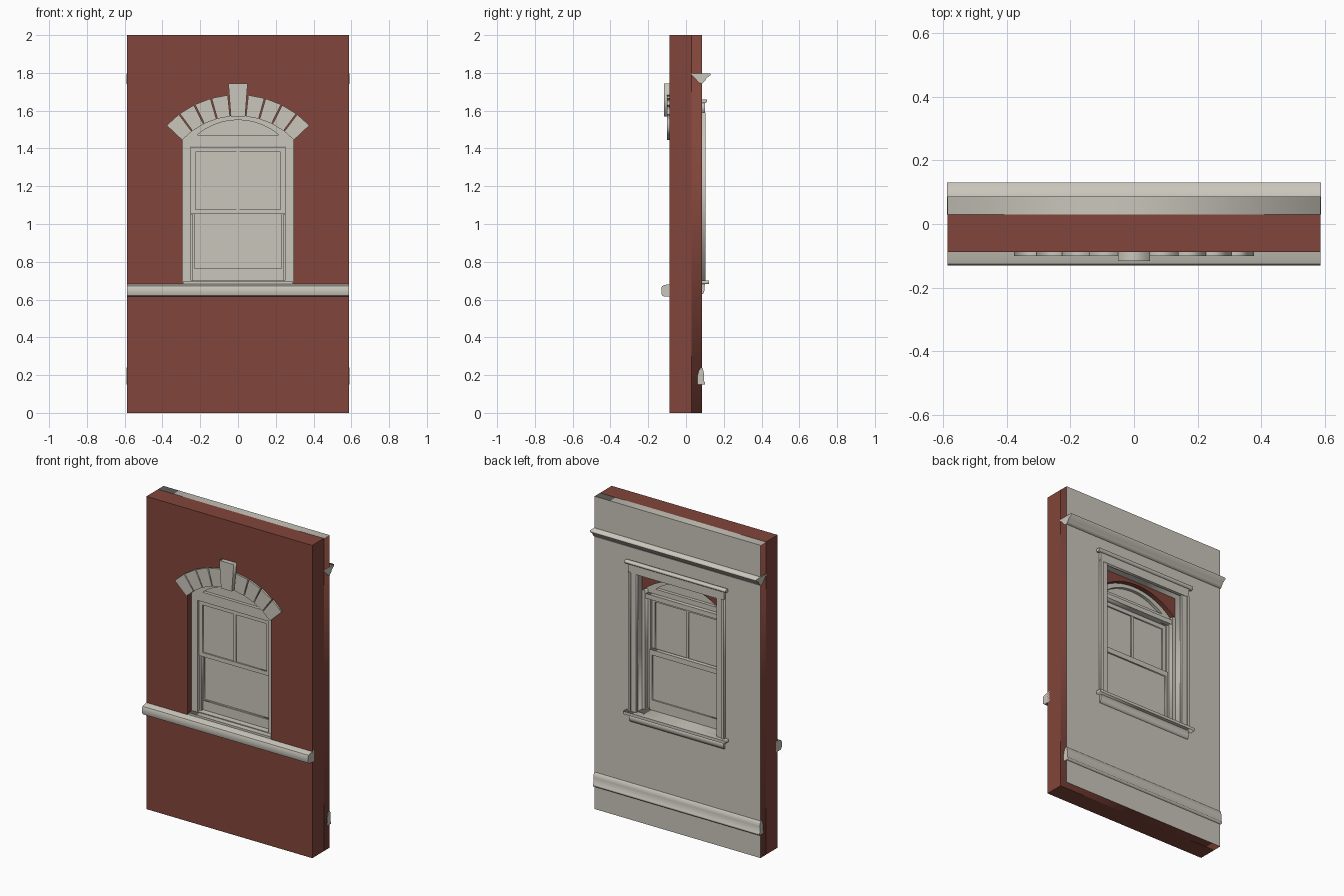
import bpy, bmesh, math
from mathutils import Matrix

if "Cube" in bpy.data.objects:
    bpy.data.objects.remove(bpy.data.objects["Cube"], do_unlink=True)


def material(name, rgb):
    m = bpy.data.materials.new(name)
    m.use_nodes = True
    m.diffuse_color = (*rgb, 1)
    m.node_tree.nodes["Principled BSDF"].inputs["Base Color"].default_value = (*rgb, 1)
    return m


BRICK = material("brick_red", (0.22, 0.06, 0.043))
STONE = material("warm_grey", (0.59, 0.565, 0.5))

# Outline (u, v) and extrusion w: FACING maps to (u, w, v), ALONG to (w, u, v)
FACING = Matrix(((1, 0, 0), (0, 0, -1), (0, 1, 0))).to_4x4()
ALONG = Matrix(((0, 0, 1), (1, 0, 0), (0, 1, 0))).to_4x4()


def prism(name, loops, a, b, mat, frame=FACING):
    """Extrude an outline from a to b; further loops are holes."""
    if frame is FACING:
        a, b = -b, -a
    cu = bpy.data.curves.new(name, "CURVE")
    cu.dimensions = "2D"
    cu.fill_mode = "BOTH"
    cu.extrude = (b - a) / 2
    for loop in loops:
        sp = cu.splines.new("POLY")
        sp.points.add(len(loop) - 1)
        for p, (u, v) in zip(sp.points, loop):
            p.co = (u, v, 0, 1)
        sp.use_cyclic_u = True
    tmp = bpy.data.objects.new(name + "_curve", cu)
    bpy.context.collection.objects.link(tmp)
    bpy.context.view_layer.update()
    me = bpy.data.meshes.new_from_object(tmp.evaluated_get(bpy.context.evaluated_depsgraph_get()))
    bpy.data.objects.remove(tmp, do_unlink=True)
    bpy.data.curves.remove(cu)
    me.transform(frame @ Matrix.Translation((0, 0, (a + b) / 2)))
    bm = bmesh.new()
    bm.from_mesh(me)
    bmesh.ops.remove_doubles(bm, verts=bm.verts, dist=0.00001)
    bmesh.ops.recalc_face_normals(bm, faces=bm.faces)
    bm.to_mesh(me)
    bm.free()
    me.name = name
    me.materials.clear()
    me.materials.append(mat)
    ob = bpy.data.objects.new(name, me)
    bpy.context.collection.objects.link(ob)
    return ob


def rect(x0, x1, z0, z1):
    return [(x0, z0), (x1, z0), (x1, z1), (x0, z1)]


def box(name, x0, x1, y0, y1, z0, z1, mat=STONE):
    return prism(name, [rect(x0, x1, z0, z1)], y0, y1, mat)


def arc(half, spring, rise, n=28):
    """Points of a segmental arch from right to left."""
    r = (half * half + rise * rise) / (2 * rise)
    t = math.asin(half / r)
    return [(r * math.sin(t - 2 * t * i / n), spring + rise - r + r * math.cos(t - 2 * t * i / n))
            for i in range(n + 1)]


def arched(half, base, spring, rise):
    return [(-half, base), (half, base)] + arc(half, spring, rise)


W, FRONT, MID, BACK = 0.587, -0.088, 0.03, 0.086
OPEN, SPRING, RISE = 0.295, 1.448, 0.125

# Brick wall with arched opening
prism("brick_wall", [rect(-W, W, 0, 2), arched(OPEN, 0.68, SPRING, RISE)], FRONT, MID, BRICK)

# Inner wall: brick on its outer ends and underside, plaster elsewhere
inner = prism("inner_wall", [rect(-W, W, 0, 2), rect(-0.29, 0.29, 0.68, 1.59)], MID, BACK, STONE)
inner.data.materials.append(BRICK)
for f in inner.data.polygons:
    if abs(f.normal.y) < 0.5 and (abs(f.center.x) > 0.58 or f.center.z < 0.01):
        f.material_index = 1

# Arch stones and keystone
CZ, R0, R1 = 1.165, 0.407, 0.52
first, last, count = 5.6, 47.0, 4
step = (last - first) / count
for side, label in ((1, "left"), (-1, "right")):
    for i in range(count):
        a0 = math.radians(first + i * step + 0.4)
        a1 = math.radians(first + (i + 1) * step - 0.4)
        pts = [(side * r * math.sin(a), CZ + r * math.cos(a))
               for r, a in ((R0, a0), (R1, a0), (R1, a1), (R0, a1))]
        prism(f"arch_stone_{label}_{i + 1}", [pts], -0.1, -0.05, STONE)
prism("keystone", [[(-0.038, 1.57), (0.038, 1.57), (0.051, 1.745), (-0.051, 1.745)]],
      -0.117, -0.05, STONE)

# Window frame with sash opening and arched panel above
prism("window_frame", [arched(OPEN, 0.68, SPRING, RISE), rect(-0.25, 0.25, 0.70, 1.41),
                       arc(0.215, 1.472, 0.078)], -0.05, 0.0, STONE)
box("arched_panel", -0.22, 0.22, -0.03, -0.02, 1.46, 1.5)
prism("arched_panel_top", [arc(0.222, 1.465, 0.09)], -0.03, -0.02, STONE)
box("frame_head", -0.29, 0.29, -0.001, 0.025, 1.41, 1.44)
box("frame_sill", -0.29, 0.29, -0.085, 0.03, 0.672, 0.695)
for s, label in ((1, "left"), (-1, "right")):
    x0, x1 = sorted((s * 0.268, s * 0.2945))
    box(f"jamb_{label}", x0, x1, -0.045, 0.031, 0.69, 1.46)
    x0, x1 = sorted((s * 0.238, s * 0.252))
    box(f"jamb_stop_{label}", x0, x1, -0.028, 0.0, 0.69, 1.05)


def sash(name, half, z0, z1, y0, y1, stile, bottom, top):
    hole = rect(-half + stile, half - stile, z0 + bottom, z1 - top)
    prism(name + "_sash", [rect(-half, half, z0, z1), hole], y0, y1, STONE)
    mid = (y0 + y1) / 2
    box(name + "_pane", -half + 0.005, half - 0.005, mid - 0.003, mid + 0.003, z0 + 0.005, z1 - 0.005)


sash("upper", 0.252, 1.052, 1.408, -0.036, -0.012, 0.026, 0.026, 0.026)
box("upper_muntin", -0.008, 0.008, -0.034, -0.014, 1.075, 1.385)
sash("lower", 0.25, 0.70, 1.085, -0.012, 0.014, 0.019, 0.065, 0.033)
box("lower_rail", -0.232, 0.232, -0.018, -0.01, 0.722, 0.763)

# Long mouldings on the front and back
prism("belt_course", [[(-0.07, 0.615), (-0.115, 0.615), (-0.127, 0.622), (-0.131, 0.635),
                       (-0.131, 0.66), (-0.126, 0.672), (-0.112, 0.677), (-0.07, 0.685)]],
      -W, W, STONE, ALONG)
prism("picture_rail", [[(0.03, 1.798), (0.03, 1.788), (0.045, 1.775), (0.068, 1.748), (0.085, 1.742),
                        (0.1, 1.757), (0.108, 1.772), (0.13, 1.788), (0.13, 1.798)]],
      -W - 0.002, W + 0.002, STONE, ALONG)
prism("base_rail", [[(0.06, 0.15), (0.1, 0.15), (0.1, 0.162), (0.094, 0.168), (0.096, 0.205),
                     (0.089, 0.235), (0.08, 0.24), (0.068, 0.225), (0.062, 0.2)]],
      -W - 0.002, W + 0.002, STONE, ALONG)

# Interior casing, head, cap, stool and apron
for s, label in ((1, "left"), (-1, "right")):
    x0, x1 = sorted((s * 0.285, s * 0.335))
    box(f"casing_{label}", x0, x1, 0.08, 0.097, 0.70, 1.59)
    x0, x1 = sorted((s * 0.322, s * 0.338))
    box(f"casing_band_{label}", x0, x1, 0.08, 0.104, 0.70, 1.59)
box("casing_head", -0.338, 0.338, 0.08, 0.1, 1.585, 1.645)
prism("casing_cap", [[(0.08, 1.64), (0.104, 1.64), (0.112, 1.647), (0.112, 1.66), (0.08, 1.66)]],
      -0.358, 0.358, STONE, ALONG)
box("window_stool", -0.36, 0.36, 0.08, 0.122, 0.682, 0.7)
box("stool_inner", -0.288, 0.288, 0.0, 0.09, 0.682, 0.7)
prism("apron", [[(0.08, 0.63), (0.09, 0.63), (0.097, 0.645), (0.1, 0.683), (0.08, 0.683)]],
      -0.335, 0.335, STONE, ALONG)

# Smooth curved surfaces, keeping edges sharp
bpy.ops.object.select_all(action="DESELECT")
for ob in bpy.context.collection.objects:
    if ob.type == "MESH" and ob.name in ("brick_wall", "window_frame", "belt_course"):
        ob.select_set(True)
        bpy.context.view_layer.objects.active = ob
bpy.ops.object.shade_smooth_by_angle(angle=math.radians(30))
